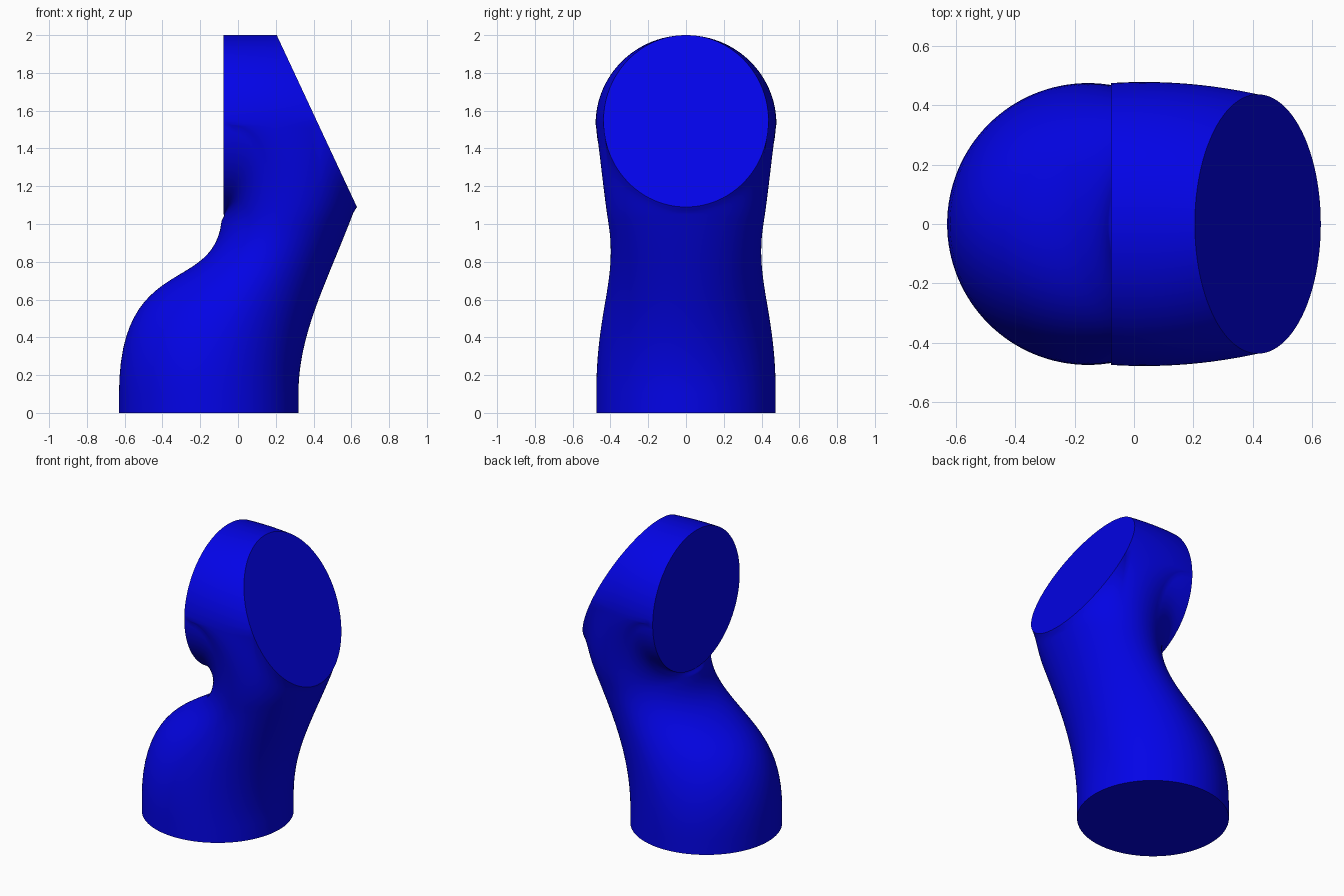
import bpy, bmesh
from math import sin, cos, pi
from mathutils import Vector as V

if "Cube" in bpy.data.objects:
    bpy.data.objects.remove(bpy.data.objects["Cube"])

N, Q = 128, 24                  # segments around, per quarter arc
S = N // 4 - Q                  # half of the segments on each side seam
BACK_X, BASE_X, R = -0.078, -0.155, 0.475

def back_point(a, up):
    """Point on the vertical round end; a is measured from its top or bottom."""
    return V((BACK_X, R * sin(a), 1.525 + up * R * cos(a)))

def front_point(a, up):
    """Point on the slanted oval end."""
    z = 1.55 + up * 0.455 * cos(a) - 0.005
    return V((0.205 + (2 - z) * 0.4667, 0.437 * sin(a), z))

def across(f, b, s, a):
    """Slightly bulged line from the slanted end to the round end."""
    return f.lerp(b, s) + V((0, 0.07 * s * (1 - s) * sin(a), 0))

def upper_ring(k):
    """Lower half ovals joined by side seams; also gives how far round to the back."""
    if k <= Q:
        return front_point(k / Q * pi / 2, -1), 0
    if k >= Q + 2 * S:
        return back_point((N / 2 - k) / Q * pi / 2, -1), 1
    s = (k - Q) / (2 * S)
    return across(front_point(pi / 2, -1), back_point(pi / 2, -1), s, pi / 2), s

def blend(t, outer, side, inner):
    c = cos(t)
    return side + ((outer - side) * c * c if c > 0 else (inner - side) * c * c)

def bezier(p, rows):
    out = []
    for i in range(rows + 1):
        s = i / rows
        u = 1 - s
        out.append(p[0] * u**3 + p[1] * 3 * u * u * s + p[2] * 3 * u * s * s + p[3] * s**3)
    return out

def strand(k):
    """Line running up the body: straight foot, bend to the neck, flare to the head."""
    if k > N // 2:
        return [V((p.x, -p.y, p.z)) for p in strand(N - k)]
    t = 2 * pi * k / N
    foot = V((BASE_X + R * cos(t), R * sin(t), 0))
    p0 = foot + V((0, 0, 0.1))
    p1 = foot + V((0, 0, blend(t, 0.42, 0.55, 0.85)))
    neck = V((0.26 + 0.347 * cos(t), 0.41 * sin(t), blend(t, 1.05, 1.0, 1.015)))
    rise = V((blend(t, 0.38, 0.35, 0.11), 0.16 * sin(t), 1))
    p2 = neck - rise * blend(t, 0.36, 0.3, 0.39)
    end, w = upper_ring(k)
    gap = (end - neck).length
    q1 = neck + rise * gap * 0.33
    q2 = end.lerp(neck, 0.33).lerp(end + V((0.4 * gap, 0, 0)), w)
    return [foot] + bezier((p0, p1, p2, neck), 24) + bezier((neck, q1, q2, end), 14)[1:]

bm = bmesh.new()

def skin(columns, closed):
    cols = [[bm.verts.new(p) for p in c] for c in columns]
    for i in range(len(cols) - (0 if closed else 1)):
        a, b = cols[i], cols[(i + 1) % len(cols)]
        for j in range(len(a) - 1):
            bm.faces.new((a[j], b[j], b[j + 1], a[j + 1]))

# body
skin([strand(k) for k in range(N)], True)

# top of the head, bridging the two ends
bridge = []
for k in range(-Q, Q + 1):
    a = k / Q * pi / 2
    f, b = front_point(a, 1), back_point(a, 1)
    bridge.append([across(f, b, j / (2 * S), a) for j in range(2 * S + 1)])
skin(bridge, False)

# weld, then close the three flat ends
bmesh.ops.remove_doubles(bm, verts=bm.verts, dist=0.0003)
bmesh.ops.holes_fill(bm, edges=[e for e in bm.edges if e.is_boundary], sides=0)
bmesh.ops.recalc_face_normals(bm, faces=bm.faces)

mesh = bpy.data.meshes.new("bent_joint")
bm.to_mesh(mesh)
bm.free()
obj = bpy.data.objects.new("bent_joint", mesh)
bpy.context.collection.objects.link(obj)

mat = bpy.data.materials.new("blue")
mat.diffuse_color = (0.001, 0.001, 0.8, 1)
mat.use_nodes = True
mat.node_tree.nodes["Principled BSDF"].inputs["Base Color"].default_value = mat.diffuse_color
mesh.materials.append(mat)

bpy.context.view_layer.objects.active = obj
obj.select_set(True)
bpy.ops.object.shade_smooth_by_angle(angle=0.6)
